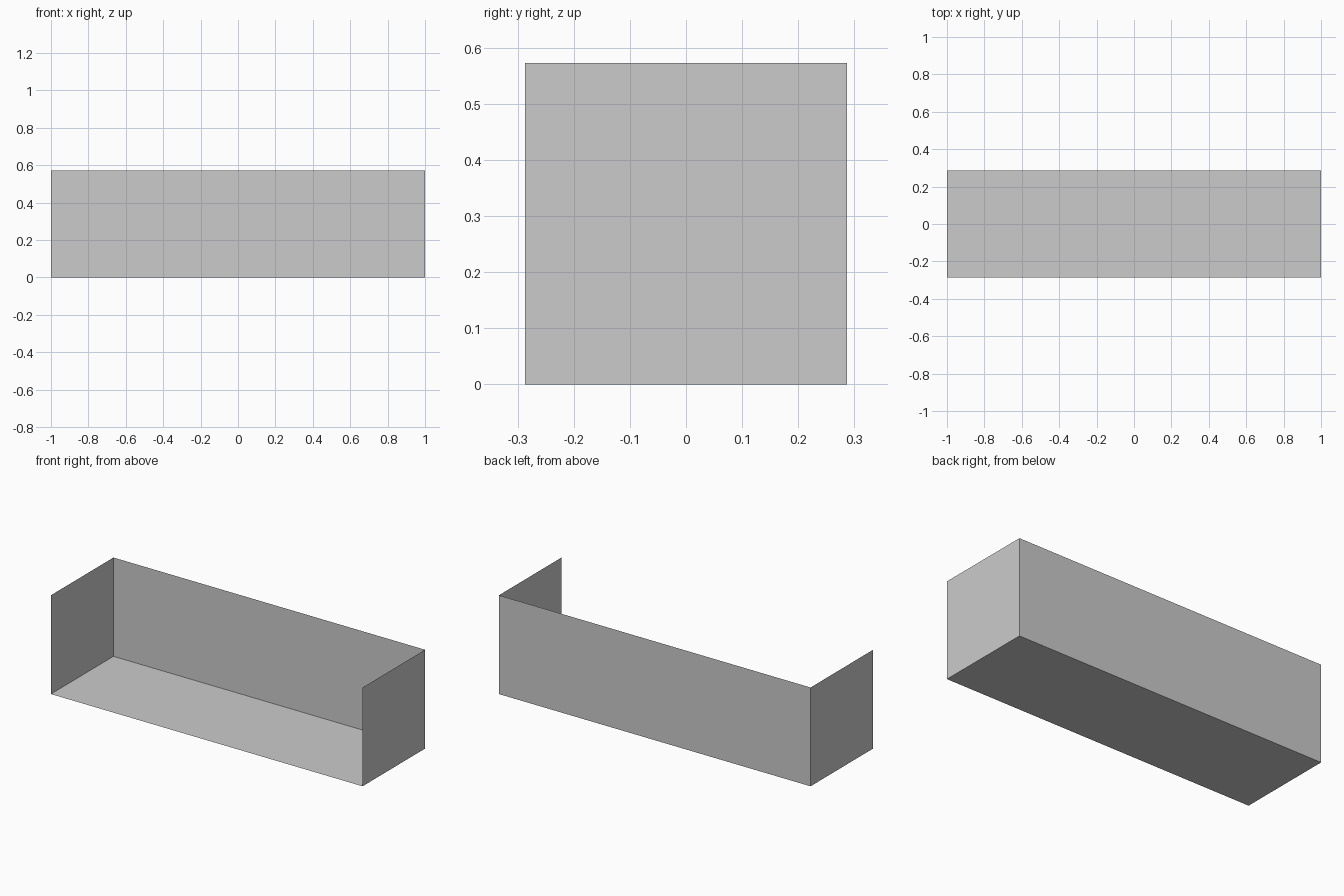
import bpy, bmesh
from mathutils import Matrix

if "Cube" in bpy.data.objects:
    bpy.data.objects.remove(bpy.data.objects["Cube"])

LENGTH, DEPTH, HEIGHT = 2.0, 0.573, 0.573

# Thin-walled tray: floor, back wall and two end walls
bm = bmesh.new()
size = Matrix.Diagonal((LENGTH, DEPTH, HEIGHT, 1))
bmesh.ops.create_cube(bm, size=1, matrix=Matrix.Translation((0, 0, HEIGHT / 2)) @ size)
bm.normal_update()

# Open the top and the front
open_sides = [f for f in bm.faces if f.normal.z > 0.9 or f.normal.y < -0.9]
bmesh.ops.delete(bm, geom=open_sides, context='FACES')

mesh = bpy.data.meshes.new("open_tray")
bm.to_mesh(mesh)
bm.free()
bpy.context.collection.objects.link(bpy.data.objects.new("open_tray", mesh))
